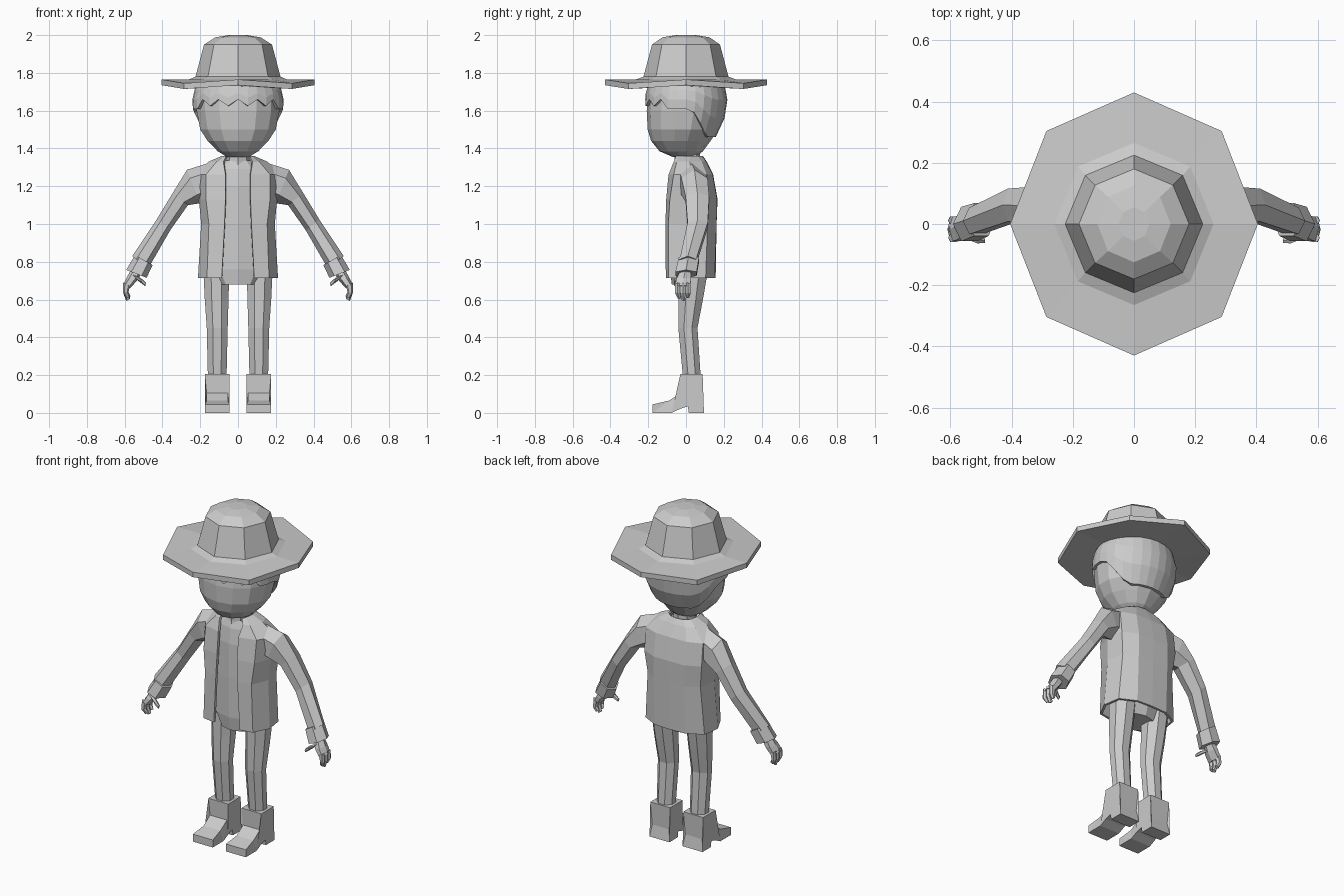
import bpy, bmesh
from math import sin, cos, pi, radians
from mathutils import Vector

cube = bpy.data.objects.get("Cube")
if cube:
    bpy.data.objects.remove(cube, do_unlink=True)

GREY = (0.6, 0.6, 0.6, 1.0)
grey = bpy.data.materials.new("plain_grey")
grey.use_nodes = True
grey.diffuse_color = GREY
for node in grey.node_tree.nodes:
    if node.type == 'BSDF_PRINCIPLED':
        node.inputs["Base Color"].default_value = GREY
        node.inputs["Roughness"].default_value = 0.8


def finish(name, bm, mirror=False, thickness=0):
    """Turn a bmesh into a flat shaded object."""
    bmesh.ops.recalc_face_normals(bm, faces=bm.faces)
    mesh = bpy.data.meshes.new(name)
    bm.to_mesh(mesh)
    bm.free()
    mesh.materials.append(grey)
    obj = bpy.data.objects.new(name, mesh)
    bpy.context.scene.collection.objects.link(obj)
    if mirror:
        mod = obj.modifiers.new("mirror", 'MIRROR')
        mod.use_clip = True
    if thickness:
        mod = obj.modifiers.new("thickness", 'SOLIDIFY')
        mod.thickness = thickness
        mod.offset = 0
    return obj


def skin(bm, rings, closed=True, caps=True):
    """Bridge a list of point rings with quads."""
    rows = [[bm.verts.new(p) for p in ring] for ring in rings]
    count = len(rows[0])
    for low, high in zip(rows, rows[1:]):
        for i in range(count if closed else count - 1):
            j = (i + 1) % count
            bm.faces.new((low[i], low[j], high[j], high[i]))
    if caps:
        bm.faces.new(rows[0][::-1])
        bm.faces.new(rows[-1])


def loft(name, rings, mirror=False, thickness=0, closed=True, caps=True):
    bm = bmesh.new()
    skin(bm, rings, closed, caps)
    return finish(name, bm, mirror, thickness)


def oval(z, half_x, front, back, sides, x=0, phase=0):
    mid, half_y = (front + back) / 2, (back - front) / 2
    angles = [2 * pi * (i + phase) / sides for i in range(sides)]
    return [(x + half_x * sin(a), mid - half_y * cos(a), z) for a in angles]


def limb_ring(outer, inner, y, depth, sides=6):
    """Ring spanning two (x, z) points, centred at y."""
    a, b = Vector((outer[0], y, outer[1])), Vector((inner[0], y, inner[1]))
    mid, half = (a + b) / 2, (a - b) / 2
    return [mid + half * cos(2 * pi * i / sides)
            + Vector((0, depth * sin(2 * pi * i / sides), 0)) for i in range(sides)]


# Hat: an eight sided crown on a wide brim that dips at the diagonals
def hat_ring(rx, ry, z, dip=0):
    return [(rx * sin(i * pi / 4), -ry * cos(i * pi / 4), z - dip * (i % 2))
            for i in range(8)]


loft("hat", [
    hat_ring(0.19, 0.19, 1.73),
    hat_ring(0.405, 0.43, 1.735, 0.02),
    hat_ring(0.405, 0.43, 1.765, 0.02),
    hat_ring(0.26, 0.265, 1.765),
    hat_ring(0.225, 0.225, 1.78),
    hat_ring(0.18, 0.18, 1.95),
    hat_ring(0.12, 0.125, 1.988),
    hat_ring(0.05, 0.055, 2.0),
])

# Head: rows of height, half width, front and back
HEAD = [(1.355, 0.06, -0.07, 0.05), (1.385, 0.11, -0.14, 0.09),
        (1.44, 0.165, -0.185, 0.13), (1.5, 0.205, -0.203, 0.17),
        (1.6, 0.225, -0.208, 0.2), (1.68, 0.225, -0.2, 0.207),
        (1.76, 0.2, -0.18, 0.19)]
loft("head", [oval(*row, 14) for row in HEAD])
loft("neck", [oval(1.26, 0.075, -0.07, 0.085, 8), oval(1.33, 0.065, -0.06, 0.075, 8),
              oval(1.4, 0.065, -0.06, 0.075, 8)])


# Hair: a shell following the head, with a jagged fringe and a long back
def head_point(angle, z, grow):
    for a, b in zip(HEAD, HEAD[1:]):
        if z <= b[0] or b is HEAD[-1]:
            t = (z - a[0]) / (b[0] - a[0])
            hx, front, back = (a[k] + (b[k] - a[k]) * t for k in (1, 2, 3))
            break
    return ((hx + grow) * sin(angle),
            (front + back) / 2 - ((back - front) / 2 + grow) * cos(angle), z)


def hair_line(angle, i):
    c = cos(angle)
    if c > 0.45:
        return 1.625 if i % 2 else 1.66
    if c > -0.15:
        return 1.61
    return max(1.46, 1.61 + (c + 0.15) * 0.27)


HAIR_SIDES = 28
hair_rows = []
for t, grow in ((0, -0.015), (0, 0.014), (0.33, 0.016), (0.66, 0.014), (1, 0.01)):
    row = []
    for i in range(HAIR_SIDES):
        a = 2 * pi * i / HAIR_SIDES
        low = hair_line(a, i)
        row.append(head_point(a, low + (1.76 - low) * t, grow))
    hair_rows.append(row)
loft("hair", hair_rows, caps=False)

# Shirt: closed body visible in the jacket opening
loft("shirt", [
    oval(0.68, 0.11, -0.075, 0.1, 10), oval(0.76, 0.165, -0.085, 0.125, 10),
    oval(1.0, 0.16, -0.088, 0.135, 10), oval(1.2, 0.165, -0.083, 0.125, 10),
    oval(1.29, 0.13, -0.07, 0.105, 10), oval(1.335, 0.075, -0.055, 0.08, 10)])

# Jacket: open half shell, mirrored; each row runs from front edge to back middle
JACKET = {
    0.715: ((0.085, -0.1), (0.16, -0.088), (0.205, 0), (0.19, 0.1), (0.1, 0.145), (0, 0.15)),
    1.0: ((0.07, -0.102), (0.15, -0.088), (0.188, 0.01), (0.17, 0.11), (0.1, 0.155), (0, 0.155)),
    1.13: ((0.065, -0.098), (0.165, -0.08), (0.2, 0.02), (0.185, 0.12), (0.1, 0.158), (0, 0.16)),
    1.26: ((0.065, -0.086), (0.165, -0.06), (0.23, 0.03), (0.185, 0.105), (0.1, 0.135), (0, 0.137)),
    1.325: ((0.075, -0.06), (0.11, -0.045), (0.15, 0.02), (0.12, 0.08), (0.07, 0.1), (0, 0.105)),
    1.355: ((0.06, -0.05), (0.07, -0.03), (0.08, 0.02), (0.07, 0.06), (0.04, 0.08), (0, 0.085)),
}
loft("jacket", [[(x, y, z) for x, y in row] for z, row in JACKET.items()],
     mirror=True, thickness=0.014, closed=False, caps=False)

# Sleeves and turned cuffs
loft("sleeves", [
    limb_ring((0.15, 1.325), (0.14, 1.14), 0.03, 0.075),
    limb_ring((0.27, 1.287), (0.2, 1.11), 0.045, 0.08),
    limb_ring((0.345, 1.165), (0.265, 1.1), 0.06, 0.072),
    limb_ring((0.43, 1.025), (0.36, 0.965), 0.062, 0.062),
    limb_ring((0.56, 0.83), (0.475, 0.765), 0.01, 0.05)], mirror=True)
loft("cuffs", [
    limb_ring((0.545, 0.836), (0.452, 0.783), 0.015, 0.062),
    limb_ring((0.592, 0.757), (0.484, 0.715), 0, 0.065)], mirror=True)

# Hands: palm, three curled fingers and a thumb
hand = bmesh.new()
skin(hand, [
    limb_ring((0.56, 0.77), (0.505, 0.745), 0, 0.028),
    limb_ring((0.59, 0.715), (0.535, 0.7), -0.012, 0.045),
    limb_ring((0.61, 0.675), (0.57, 0.66), -0.018, 0.046)])
for y, drop in ((-0.045, 0.012), (-0.017, 0), (0.011, 0.015)):
    skin(hand, [
        limb_ring((0.608, 0.69), (0.572, 0.672), y, 0.016),
        limb_ring((0.608, 0.635), (0.58, 0.64), y, 0.016),
        limb_ring((0.592, 0.592 + drop), (0.57, 0.605 + drop), y * 0.8, 0.01)])
skin(hand, [
    limb_ring((0.56, 0.735), (0.53, 0.7), -0.03, 0.02),
    limb_ring((0.515, 0.715), (0.51, 0.685), -0.05, 0.015),
    limb_ring((0.487, 0.69), (0.49, 0.67), -0.055, 0.009)])
finish("hands", hand, mirror=True)

# Trouser legs
loft("trouser_legs", [
    oval(0.17, 0.053, -0.018, 0.083, 8, 0.11, 0.5),
    oval(0.45, 0.06, -0.045, 0.065, 8, 0.11, 0.5),
    oval(0.6, 0.068, -0.045, 0.095, 8, 0.113, 0.5),
    oval(0.77, 0.075, -0.045, 0.125, 8, 0.115, 0.5)], mirror=True)

# Boots: a side outline with heel and arch, wider at the toe and the top
BOOT = [(-0.177, 0), (-0.177, 0.045), (-0.09, 0.065), (-0.028, 0.105), (-0.03, 0.205),
        (0.088, 0.205), (0.083, 0.07), (0.095, 0), (0.015, 0), (0.01, 0.035),
        (-0.03, 0.022), (-0.075, 0)]


def boot_half_width(z):
    return 0.066 if z < 0.06 or z > 0.15 else 0.056


boot = bmesh.new()
skin(boot, [[(0.11 + s * boot_half_width(z), y, z) for y, z in BOOT] for s in (-1, 1)])
bmesh.ops.triangulate(boot, faces=[f for f in boot.faces if len(f.verts) > 4])
finish("boots", boot, mirror=True)
